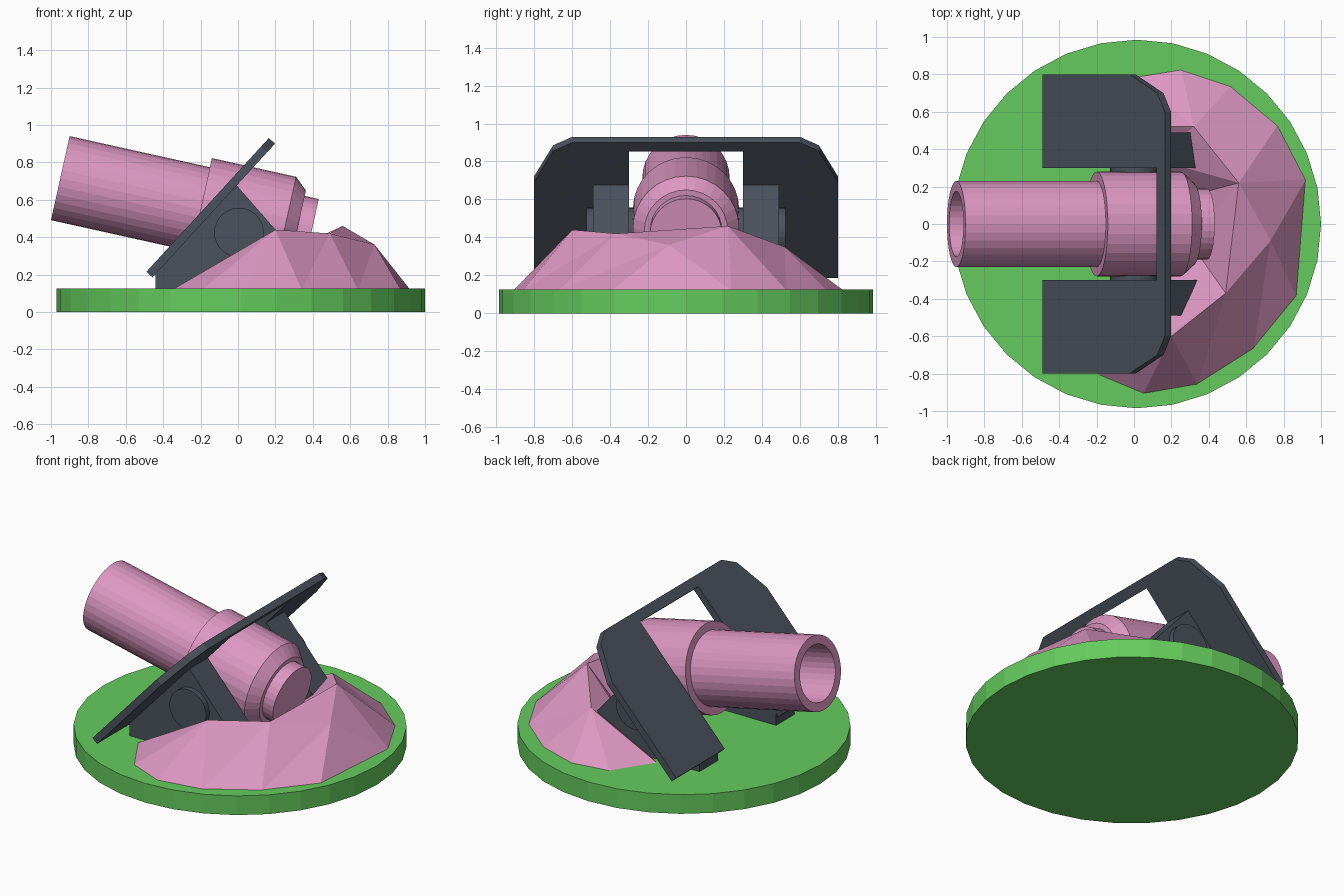
import bpy, bmesh
from math import sin, cos, pi, radians
from mathutils import Vector, Matrix

if "Cube" in bpy.data.objects:
    bpy.data.objects.remove(bpy.data.objects["Cube"])


def material(name, rgb):
    m = bpy.data.materials.new(name)
    m.diffuse_color = (*rgb, 1)
    m.use_nodes = True
    m.node_tree.nodes["Principled BSDF"].inputs["Base Color"].default_value = m.diffuse_color
    return m


green = material("green", (0.13, 0.60, 0.11))
pink = material("pink", (0.72, 0.31, 0.54))
slate = material("slate", (0.07, 0.085, 0.11))


def finish(name, bm, mat):
    bmesh.ops.recalc_face_normals(bm, faces=bm.faces)
    me = bpy.data.meshes.new(name)
    bm.to_mesh(me)
    bm.free()
    me.materials.append(mat)
    ob = bpy.data.objects.new(name, me)
    bpy.context.collection.objects.link(ob)
    return ob


def prism(name, points, offset, mat):
    """Extrude a flat outline along an offset."""
    bm = bmesh.new()
    face = bm.faces.new([bm.verts.new(p) for p in points])
    geo = bmesh.ops.extrude_face_region(bm, geom=[face], use_keep_orig=True)["geom"]
    bmesh.ops.translate(bm, vec=Vector(offset),
                        verts=[v for v in geo if isinstance(v, bmesh.types.BMVert)])
    return finish(name, bm, mat)


def lathe(name, profile, matrix, mat, sides=32):
    """Revolve (distance, radius) pairs around local z, capping both ends."""
    bm = bmesh.new()
    rings = [[bm.verts.new((r * cos(2 * pi * i / sides), r * sin(2 * pi * i / sides), t))
              for i in range(sides)] for t, r in profile]
    for a, b in zip(rings, rings[1:]):
        for i in range(sides):
            j = (i + 1) % sides
            bm.faces.new((a[i], a[j], b[j], b[i]))
    bm.faces.new(rings[0])
    bm.faces.new(rings[-1])
    bm.transform(matrix)
    return finish(name, bm, mat)


# Round base
lathe("base", [(0, 0.985), (0.125, 0.985)], Matrix.Translation((0.015, 0, 0)), green)

# Barrel with open bore, thick sleeve and stepped breech, tilted muzzle up
tilt = Matrix.Translation((0, 0, 0.505)) @ Matrix.Rotation(radians(90 + 12.5), 4, 'Y')
lathe("barrel", [(-0.4, 0.175), (-0.973, 0.175), (-0.973, 0.23), (-0.205, 0.23),
                 (-0.205, 0.28), (0.256, 0.28), (0.323, 0.22), (0.323, 0.19),
                 (0.40, 0.19)], tilt, pink)

# Trunnion pin through both cheeks
lathe("trunnion", [(-0.525, 0.132), (0.525, 0.132)],
      Matrix.Translation((0.005, 0, 0.425)) @ Matrix.Rotation(pi / 2, 4, 'X'), slate)

# Cheeks carrying the trunnion
cheek = [(-0.44, 0.12), (-0.44, 0.205), (-0.01, 0.68), (0.48, 0.12)]
for side, y in (("left", -0.49), ("right", 0.30)):
    prism(side + "_cheek", [(x, y, z) for x, z in cheek], (0, 0.19, 0), slate)

# Slanted shield with a tall notch for the barrel
half = [(0.3, 0.905), (0.3, 0), (0.8, 0), (0.8, 0.69), (0.7, 0.91), (0.6, 0.97)]
outline = half + [(-y, s) for y, s in reversed(half)]
prism("shield", [(-0.49 + 0.675 * s, y, 0.215 + 0.737 * s) for y, s in outline],
      (0.033, 0, -0.030), slate)

# Faceted crescent of earth around the breech
floor = 0.12
outer = [(-0.19, -0.81), (0.05, -0.91), (0.34, -0.86), (0.64, -0.67), (0.87, -0.39),
         (0.92, 0.24), (0.77, 0.53), (0.52, 0.74), (0.25, 0.83), (0.0, 0.79)]
ridge = [(0.2, -0.6, 0.44), (0.49, -0.37, 0.42), (0.73, -0.09, 0.36),
         (0.56, 0.22, 0.46), (0.32, 0.52, 0.35)]
inner = [(-0.35, -0.54), (0.05, -0.3), (0.3, -0.1), (0.3, 0.15), (0.1, 0.35), (-0.17, 0.53)]
bm = bmesh.new()
V = {f"o{i}": bm.verts.new((*p, floor)) for i, p in enumerate(outer)}
V.update({f"r{i}": bm.verts.new(p) for i, p in enumerate(ridge)})
V.update({f"i{i}": bm.verts.new((*p, floor)) for i, p in enumerate(inner)})
faces = """o0 o1 r0,o1 o2 r0,o2 o3 r1,o2 r1 r0,o3 o4 r2,o3 r2 r1,o4 o5 r2,o5 r3 r2,
o5 o6 r3,o6 o7 r4,o6 r4 r3,o7 o8 r4,o8 o9 r4,o0 r0 i0,i0 r0 i1,i1 r0 r1,i1 r1 i2,
i2 r1 r3,i2 r3 i3,r1 r2 r3,i3 r3 i4,r3 r4 i4,i4 r4 i5,i5 r4 o9"""
for f in faces.split(","):
    bm.faces.new([V[k] for k in f.split()])
bm.faces.new([V[f"o{i}"] for i in range(10)] + [V[f"i{i}"] for i in reversed(range(6))])
finish("earth_bank", bm, pink)
